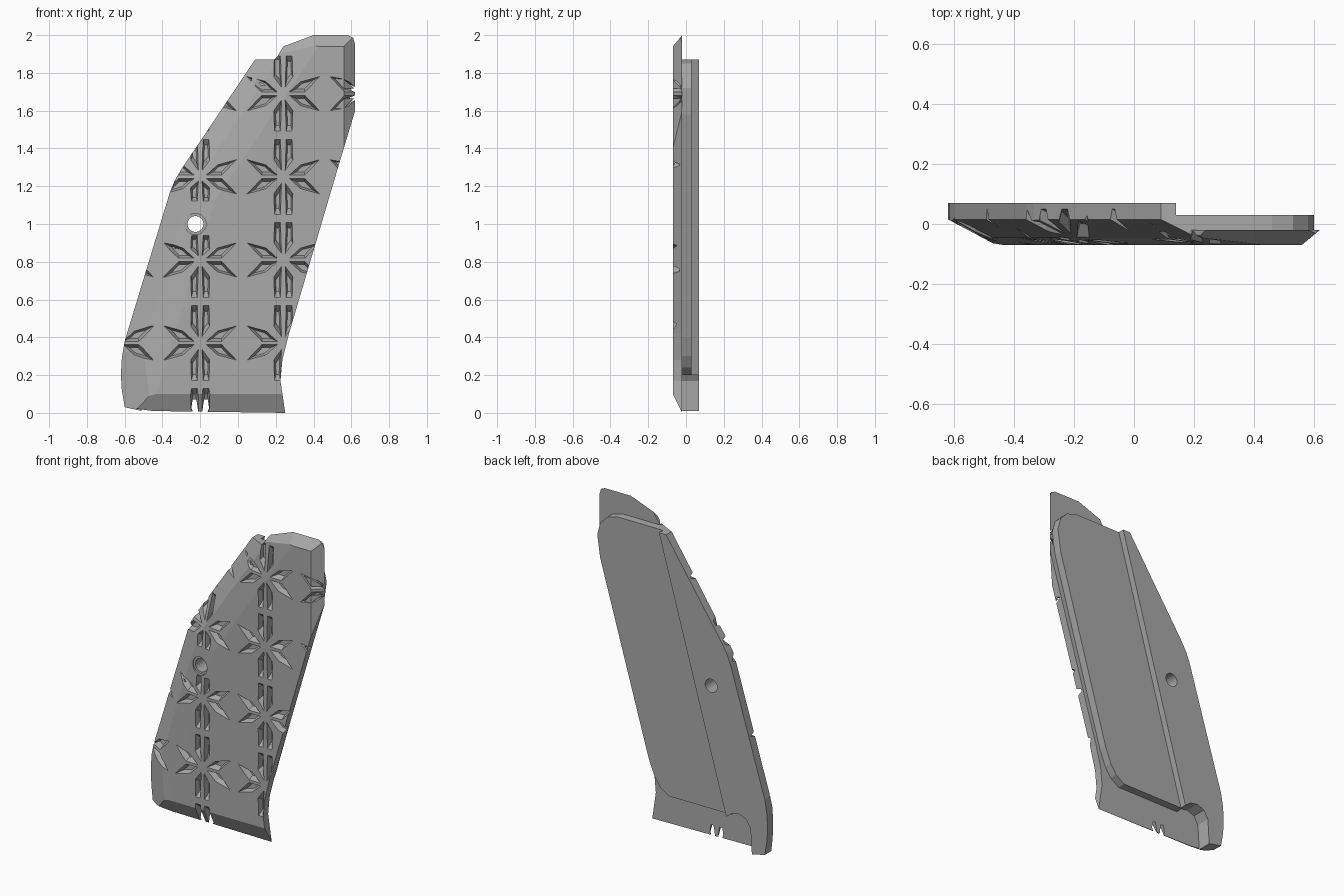
import bpy, bmesh, math
from mathutils import Vector

cube = bpy.data.objects.get("Cube")
if cube:
    bpy.data.objects.remove(cube, do_unlink=True)

FRONT, SEAM, DECK, BACK = -0.07, -0.02, 0.03, 0.07

grey = bpy.data.materials.new("grey")
grey.use_nodes = True
grey.diffuse_color = (0.4, 0.4, 0.4, 1)
grey.node_tree.nodes["Principled BSDF"].inputs["Base Color"].default_value = grey.diffuse_color

# Left edge shared by the panel and the strip, from bottom to top
left_edge = [(-0.6, 0.03), (-0.615, 0.12), (-0.62, 0.2), (-0.615, 0.29), (-0.6, 0.38),
             (-0.36, 1.17), (-0.335, 1.23), (-0.3, 1.29), (0.09, 1.87)]
panel_outline = left_edge + [
    (0.19, 1.87), (0.21, 1.89), (0.24, 1.94), (0.4, 2), (0.58, 2), (0.61, 1.985),
    (0.62, 1.95), (0.62, 1.6), (0.53, 1.3), (0.27, 0.42), (0.235, 0.28), (0.225, 0.17),
    (0.25, 0), (-0.45, 0.01)]
strip_outline = left_edge + [
    (0.14, 1.87), (-0.33, 0.2), (-0.37, 0.23), (-0.42, 0.24), (-0.47, 0.22),
    (-0.5, 0.17), (-0.51, 0.01)]
deck_outline = [
    (0.1, 1.87), (0.46, 1.87), (0.53, 1.85), (0.58, 1.8), (0.6, 1.72), (0.58, 1.58),
    (0.24, 0.4), (0.2, 0.3), (0.16, 0.24), (0.1, 0.2), (-0.34, 0.2)]

# Sloping facets of the front: edge start, edge end, depth at the rim, width
slopes = [
    ((-0.6, 0.38), (-0.36, 1.17), 0.015, 0.14),
    ((-0.6, 0.38), (-0.36, 1.17), -0.03, 0.24),
    ((-0.3, 1.29), (0.09, 1.87), 0.015, 0.14),
    ((-0.3, 1.29), (0.09, 1.87), -0.03, 0.24),
    ((-0.62, 0.1), (-0.62, 0.3), 0.015, 0.16),
    ((0, 0), (0.1, 0), SEAM, 0.1),
    ((0, 2), (0.1, 2), SEAM, 0.06),
    ((0.24, 1.94), (0.4, 2), SEAM, 0.06),
    ((0.62, 1.6), (0.62, 1.9), SEAM, 0.06)]
facets = []
for a, b, rim, width in slopes:
    a, b = Vector(a), Vector(b)
    inward = Vector((a.y - b.y, b.x - a.x)).normalized()
    if inward.dot(Vector((0, 1)) - a) < 0:
        inward.negate()
    facets.append((a, inward, rim, (rim - FRONT) / width))


def front_y(x, z):
    """Depth of the front surface at a point."""
    p = Vector((x, z))
    return max([FRONT] + [rim - k * (p - a).dot(n) for a, n, rim, k in facets])


def finish(bm, name):
    bmesh.ops.recalc_face_normals(bm, faces=bm.faces[:])
    mesh = bpy.data.meshes.new(name)
    bm.to_mesh(mesh)
    bm.free()
    obj = bpy.data.objects.new(name, mesh)
    bpy.context.collection.objects.link(obj)
    mesh.materials.append(grey)
    return obj


def add_prism(bm, near, far):
    """Closed prism between two matching rings."""
    rings = [[bm.verts.new(p) for p in ring] for ring in (near, far)]
    bm.faces.new(rings[0])
    bm.faces.new(rings[1][::-1])
    count = len(near)
    for i in range(count):
        j = (i + 1) % count
        bm.faces.new((rings[0][i], rings[0][j], rings[1][j], rings[1][i]))


def slab(name, outline, y0, y1):
    """Extruded outline with the front slopes sliced off."""
    bm = bmesh.new()
    add_prism(bm, [(x, y0, z) for x, z in outline], [(x, y1, z) for x, z in outline])
    bmesh.ops.recalc_face_normals(bm, faces=bm.faces[:])
    for a, n, rim, k in facets:
        cut = bmesh.ops.bisect_plane(
            bm, geom=bm.verts[:] + bm.edges[:] + bm.faces[:], dist=1e-5,
            plane_co=(a.x, rim, a.y), plane_no=Vector((-k * n.x, -1, -k * n.y)).normalized(),
            clear_outer=True)
        if cut["geom_cut"]:
            rim_edges = [e for e in bm.edges if e.is_boundary]
            bmesh.ops.holes_fill(bm, edges=rim_edges, sides=0)
    return finish(bm, name)


panel = slab("front_panel", panel_outline, FRONT, SEAM)
strip = slab("back_strip", strip_outline, SEAM, BACK)
deck = slab("back_deck", deck_outline, SEAM - 0.005, DECK)

# Carved star pattern: side arms and upright slots around each star centre
arm = [(0.025, 0.006), (0.09, 0.065), (0.2, 0.095), (0.115, 0.006)]
slot = [(0.008, 0.025), (0.052, 0.085), (0.048, 0.205), (0.014, 0.205)]


def carve(bm, points):
    """Tapered pocket that follows the front surface."""
    mid = sum((Vector(p) for p in points), Vector((0, 0))) / len(points)
    rings = []
    for scale, depth in ((1.15, -0.02), (0.5, 0.035)):
        ring = [mid + (Vector(p) - mid) * scale for p in points]
        rings.append([(p.x, front_y(p.x, p.y) + depth, p.y) for p in ring])
    add_prism(bm, *rings)


bm = bmesh.new()
for col in range(4):
    for row in range(5):
        cx, cz = -0.64 + 0.44 * col, -0.07 + 0.44 * row
        for sx in (-1, 1):
            for sz in (-1, 1):
                if row > 0:
                    carve(bm, [(cx + sx * u, cz + sz * v) for u, v in arm])
                beside_hole = col == 1 and (row, sz) in ((2, 1), (3, -1))
                length = 0.65 if beside_hole else 1
                if col == 1 or (col == 2 and row > 0):
                    carve(bm, [(cx + sx * u, cz + sz * v * length) for u, v in slot])
pattern = finish(bm, "pattern_cutter")

# Screw hole with a shallow countersink
bm = bmesh.new()
for radius, y0, y1 in ((0.042, -0.2, 0.2), (0.056, -0.2, -0.045)):
    ring = [(-0.225 + radius * math.cos(t * math.tau / 24), 1 + radius * math.sin(t * math.tau / 24))
            for t in range(24)]
    add_prism(bm, [(x, y0, z) for x, z in ring], [(x, y1, z) for x, z in ring])
hole = finish(bm, "hole_cutter")

# Cut the pattern and the hole, then drop the cutters
for obj in (panel, strip):
    for cutter in (pattern, hole):
        cutter.hide_render = True
        mod = obj.modifiers.new(cutter.name, "BOOLEAN")
        mod.operation = "DIFFERENCE"
        mod.solver = "EXACT"
        mod.use_self = True
        mod.object = cutter
    bpy.context.view_layer.objects.active = obj
    for mod in list(obj.modifiers):
        bpy.ops.object.modifier_apply(modifier=mod.name)
for cutter in (pattern, hole):
    bpy.data.objects.remove(cutter, do_unlink=True)
